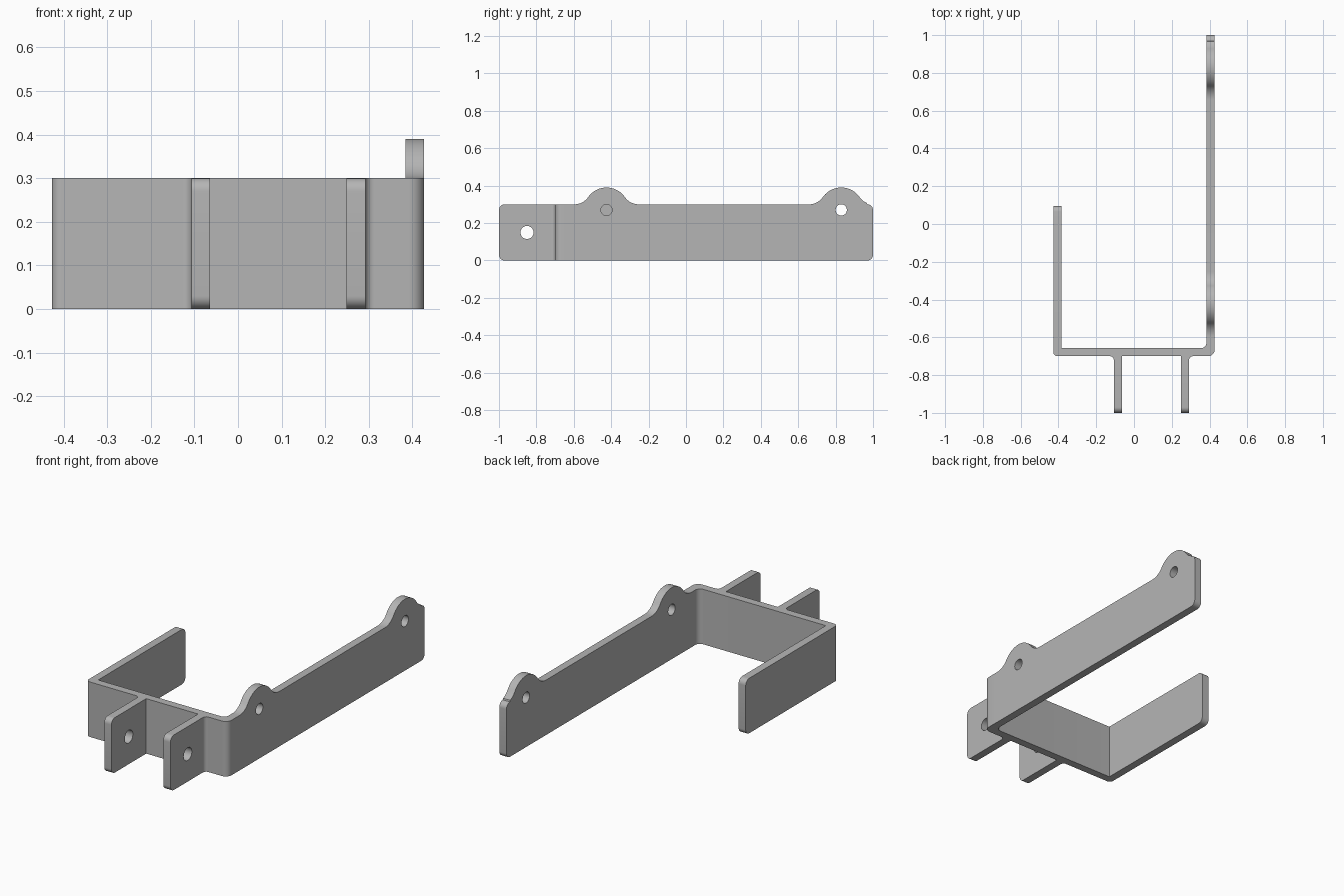
import bpy
import math
from mathutils import Matrix, Vector

cube = bpy.data.objects.get("Cube")
if cube:
    bpy.data.objects.remove(cube)

HEIGHT = 0.30
THICK = 0.043
ROUND = 0.03
JOINT = -0.62       # where the arms meet the corner pieces of the web
LUG_JOINT = -0.73   # where the lugs meet the web

grey = bpy.data.materials.new("plain grey")
grey.use_nodes = True
colour = (0.46, 0.46, 0.46, 1)
grey.diffuse_color = colour
grey.node_tree.nodes["Principled BSDF"].inputs["Base Color"].default_value = colour


def arc(cx, cy, r, a0, a1, steps=12):
    return [(cx + r * math.cos(a0 + (a1 - a0) * i / steps),
             cy + r * math.sin(a0 + (a1 - a0) * i / steps)) for i in range(steps + 1)]


def circle(cx, cy, r):
    return arc(cx, cy, r, 0, math.tau, 32)[:-1]


def rounded(corners, steps=8):
    """Outline with each (x, y, radius) corner replaced by a tangent arc."""
    out = []
    for i, c in enumerate(corners):
        p = Vector(c[:2])
        r = c[2] if len(c) > 2 else 0
        if not r:
            out.append(tuple(p))
            continue
        u = (Vector(corners[i - 1][:2]) - p).normalized()
        v = (Vector(corners[(i + 1) % len(corners)][:2]) - p).normalized()
        half = u.angle(v) / 2
        centre = p + (u + v).normalized() * (r / math.sin(half))
        s = p + u * (r / math.tan(half)) - centre
        e = p + v * (r / math.tan(half)) - centre
        turn = math.atan2(s.x * e.y - s.y * e.x, s.dot(e))
        a = math.atan2(s.y, s.x)
        out += arc(centre.x, centre.y, r, a, a + turn, steps)
    return out


def slab(name, loops, depth, matrix):
    """Extrude an outline, with further loops as holes, and place it."""
    curve = bpy.data.curves.new(name, 'CURVE')
    curve.dimensions = '2D'
    curve.fill_mode = 'BOTH'
    curve.extrude = depth / 2
    for loop in loops:
        spline = curve.splines.new('POLY')
        spline.points.add(len(loop) - 1)
        for point, (x, y) in zip(spline.points, loop):
            point.co = (x, y, 0, 1)
        spline.use_cyclic_u = True
    obj = bpy.data.objects.new(name, curve)
    bpy.context.collection.objects.link(obj)
    bpy.ops.object.select_all(action='DESELECT')
    obj.select_set(True)
    bpy.context.view_layer.objects.active = obj
    bpy.ops.object.convert(target='MESH')
    obj = bpy.context.object
    obj.data.transform(matrix)
    bpy.ops.object.mode_set(mode='EDIT')
    bpy.ops.mesh.select_all(action='SELECT')
    bpy.ops.mesh.remove_doubles(threshold=0.0001)
    bpy.ops.mesh.normals_make_consistent(inside=False)
    bpy.ops.object.mode_set(mode='OBJECT')
    obj.data.materials.clear()
    obj.data.materials.append(grey)
    bpy.ops.object.shade_smooth_by_angle(angle=math.radians(30))


def upright(x):
    """Stand a slab drawn in y and z at the given x."""
    return Matrix(((0, 0, 1, x), (1, 0, 0, 0), (0, 1, 0, 0), (0, 0, 0, 1)))


# Web with corner stubs and lug roots, drawn in plan
W = 0.427
web_back = -0.70 + THICK
inner = W - THICK
lug_left, lug_right = -0.107, 0.292
web = rounded([
    (-W, -0.70, 0.022), (lug_left, -0.70, 0.02), (lug_left, LUG_JOINT),
    (lug_left + THICK, LUG_JOINT), (lug_left + THICK, -0.70),
    (lug_right - THICK, -0.70), (lug_right - THICK, LUG_JOINT),
    (lug_right, LUG_JOINT), (lug_right, -0.70, 0.02), (W, -0.70, 0.035),
    (W, JOINT), (inner, JOINT), (inner, web_back, 0.03),
    (-inner, web_back), (-inner, JOINT), (-W, JOINT)])
slab("front_web", [web], HEIGHT, Matrix.Translation((0, 0, HEIGHT / 2)))

# Short arm with a rounded free end
short_arm = rounded([(JOINT, 0), (0.095, 0, ROUND), (0.095, HEIGHT, ROUND), (JOINT, HEIGHT)])
slab("short_arm", [short_arm], THICK, upright(-W + THICK / 2))

# Pair of drilled front lugs
lug = rounded([(-1, 0, ROUND), (LUG_JOINT, 0), (LUG_JOINT, HEIGHT), (-1, HEIGHT, ROUND)])
for name, x in (("right_lug", lug_left + THICK / 2), ("left_lug", lug_right - THICK / 2)):
    slab(name, [lug, circle(-0.85, 0.15, 0.035)], THICK, upright(x))

# Long arm with two drilled humps blended into its top edge
HOLE_Z, HUMP, BLEND = 0.27, 0.12, 0.09
rise = HEIGHT + BLEND - HOLE_Z
reach = math.sqrt((HUMP + BLEND) ** 2 - rise ** 2)
tilt = math.atan2(rise, reach)


def hump(y):
    """Hump outline from its +y foot to its -y foot."""
    back = arc(y + reach, HEIGHT + BLEND, BLEND, -math.pi / 2, -math.pi + tilt)
    top = arc(y, HOLE_Z, HUMP, tilt, math.pi - tilt, 24)
    front = [(2 * y - a, z) for a, z in reversed(back)]
    return back + top[1:-1] + front


back_hump, front_hump = 0.83, -0.425
long_arm = rounded([(JOINT, 0), (1, 0, ROUND), (1, HEIGHT)])[:-1]
long_arm += arc(1 - ROUND, HEIGHT - ROUND, ROUND, 0, math.pi / 2, 8)
# The back hump's foot runs into the rounded end, so it is trimmed there
long_arm += [p for p in hump(back_hump) if p[0] < 1 - ROUND - 0.002]
long_arm += hump(front_hump)
long_arm.append((JOINT, HEIGHT))
holes = [circle(y, HOLE_Z, 0.03) for y in (back_hump, front_hump)]
slab("long_arm", [long_arm] + holes, THICK, upright(W - THICK / 2))
